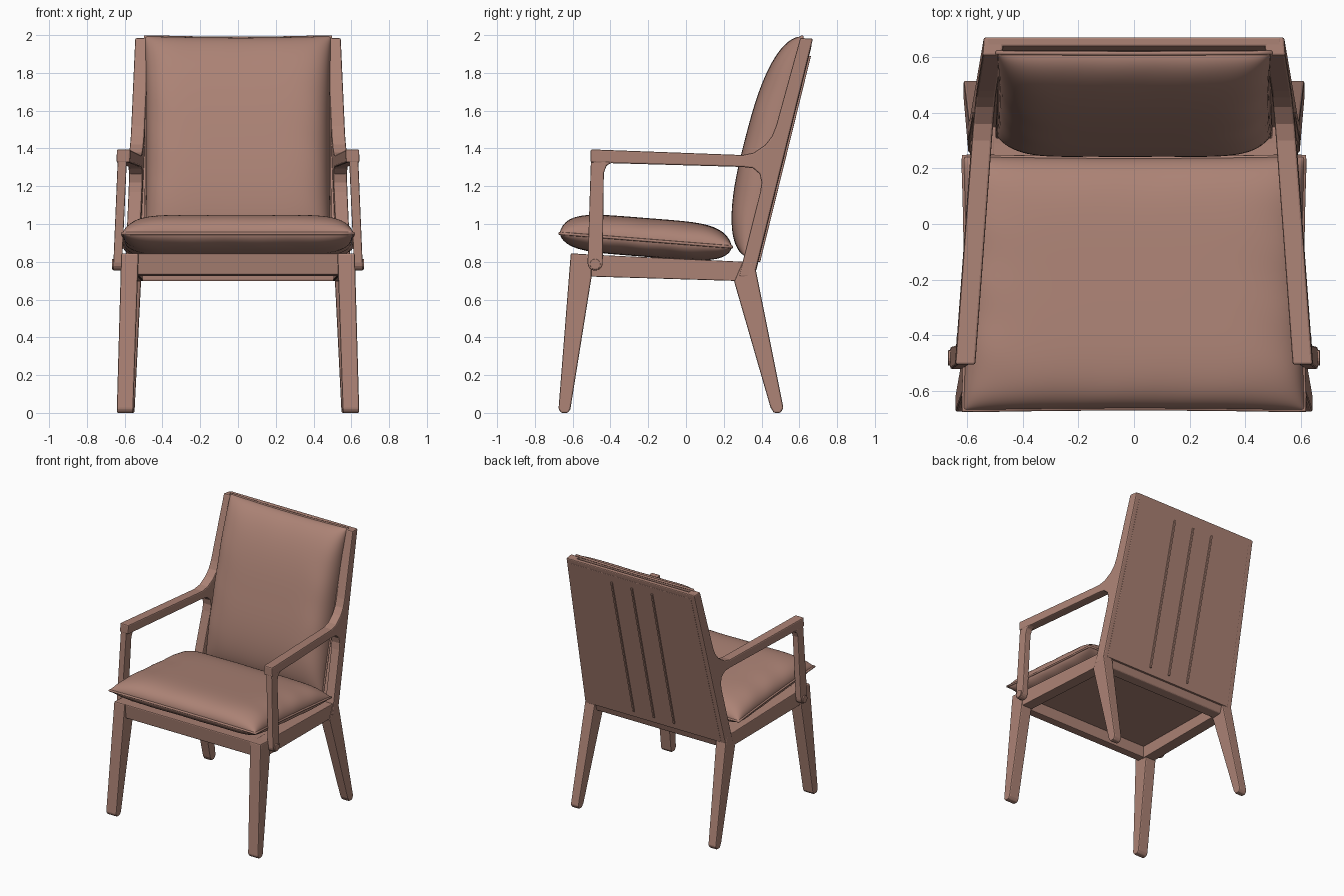
import bpy, bmesh, math
from mathutils import Vector

if "Cube" in bpy.data.objects:
    bpy.data.objects.remove(bpy.data.objects["Cube"])

brown = bpy.data.materials.new("warm_brown")
brown.diffuse_color = (0.41, 0.225, 0.178, 1)
brown.use_nodes = True
brown.node_tree.nodes["Principled BSDF"].inputs["Base Color"].default_value = brown.diffuse_color


def add_object(name, bm, smooth=False):
    bmesh.ops.recalc_face_normals(bm, faces=bm.faces[:])
    me = bpy.data.meshes.new(name)
    bm.to_mesh(me)
    bm.free()
    me.materials.append(brown)
    for p in me.polygons:
        p.use_smooth = smooth
    ob = bpy.data.objects.new(name, me)
    bpy.context.collection.objects.link(ob)
    return ob


def slab(name, profile, outer, inner=None, mirror=False, bevel=0.008):
    """Side profile (y, z) stretched between two x planes."""
    inner = inner or (lambda y, z: -outer(y, z))
    bm = bmesh.new()
    a = [bm.verts.new((outer(y, z), y, z)) for y, z in profile]
    b = [bm.verts.new((inner(y, z), y, z)) for y, z in profile]
    bm.faces.new(a)
    bm.faces.new(b[::-1])
    n = len(a)
    for i in range(n):
        j = (i + 1) % n
        bm.faces.new((a[i], b[i], b[j], a[j]))
    ob = add_object(name, bm)
    if bevel:
        m = ob.modifiers.new("soft_edges", 'BEVEL')
        m.width, m.segments, m.limit_method = bevel, 2, 'ANGLE'
        m.angle_limit = math.radians(40)
    if mirror:
        ob.modifiers.new("mirror", 'MIRROR')
    return ob


def cushion(name, place, front, back, pu, pv, n=56):
    """Pillow pinched to a piped seam; place(u, v, height) gives the point."""
    def spot(u, v, h):
        return place(u * (1 - 0.015 * (1 - v * v)), v * (1 - 0.015 * (1 - u * u)), h)

    bm = bmesh.new()
    t = [math.sin(math.pi / 2 * (2 * i / n - 1)) for i in range(n + 1)]
    for height in (front, -back):
        grid = []
        for u in t:
            row = []
            for v in t:
                f = math.sqrt(max(0, 1 - abs(u) ** pu) * max(0, 1 - abs(v) ** pv))
                fold = 0.004 * math.sin(13 * v + 5 * u) * u ** 6 + 0.003 * math.sin(11 * u - 3 * v) * v ** 6
                row.append(bm.verts.new(spot(u, v, f * (height + fold))))
            grid.append(row)
        for i in range(n):
            for j in range(n):
                bm.faces.new((grid[i][j], grid[i + 1][j], grid[i + 1][j + 1], grid[i][j + 1]))
    bmesh.ops.remove_doubles(bm, verts=bm.verts[:], dist=0.0003)
    add_object(name, bm, True)
    # piping along the seam
    k = 16
    s = [2 * i / k - 1 for i in range(k)]
    ring = [(a, -1) for a in s] + [(1, a) for a in s] + [(-a, 1) for a in s] + [(-1, -a) for a in s]
    cu = bpy.data.curves.new(name + "_piping", 'CURVE')
    cu.dimensions = '3D'
    cu.bevel_depth, cu.bevel_resolution = 0.008, 2
    sp = cu.splines.new('POLY')
    sp.points.add(len(ring) - 1)
    for p, (u, v) in zip(sp.points, ring):
        p.co = (*spot(u, v, 0), 1)
    sp.use_cyclic_u = True
    cu.materials.append(brown)
    bpy.context.collection.objects.link(bpy.data.objects.new(name + "_piping", cu))


# armrest and back post share one leaning plane
def side_plane(y, z):
    return 0.6375 - 0.0749 * y - 0.024 * z


slab("arm_and_back_post",
     [(-.505, 1.325), (-.505, 1.395), (.30, 1.365), (.36, 1.378), (.42, 1.42), (.455, 1.465),
      (.477, 1.52), (.605, 1.985), (.672, 1.98), (.37, .755), (.34, .72), (.28, .72),
      (.30, .80), (.393, 1.17), (.40, 1.22), (.39, 1.265), (.355, 1.295), (.30, 1.302)],
     side_plane, lambda y, z: side_plane(y, z) - 0.072, True)

# legs
slab("rear_leg",
     [(.30, .80), (.355, .80), (.37, .755), (.516, .025), (.50, 0), (.465, 0), (.447, .03), (.255, .695)],
     lambda y, z: .613 - .025 * z, lambda y, z: .548 - .05 * z, True)
slab("front_leg",
     [(-.61, .845), (-.50, .838), (-.50, .72), (-.612, .02), (-.625, 0), (-.66, 0), (-.675, .02)],
     lambda y, z: .642 - .028 * z, lambda y, z: .555 - .034 * z, True)

# upright arm supports with rounded foot and bolt
foot = [(-.481 + .04 * math.cos(a), .793 + .04 * math.sin(a))
        for a in [-math.pi * i / 8 for i in range(9)]]
slab("arm_support", foot + [(-.503, 1.35), (-.39, 1.325), (-.42, 1.31), (-.435, 1.27)],
     lambda y, z: .693 - .042 * z, lambda y, z: .650 - .046 * z, True, 0.006)
slab("arm_support_bolt",
     [(-.481 + .028 * math.cos(i * math.pi / 8), .787 + .028 * math.sin(i * math.pi / 8)) for i in range(16)],
     lambda y, z: .668, lambda y, z: .58, True, 0.003)

# seat frame
slab("side_rail", [(-.55, .840), (.31, .80), (.29, .698), (-.55, .723)],
     lambda y, z: .597 - .03 * y, lambda y, z: .51 - .03 * y, True, 0.005)
slab("front_rail", [(-.605, .843), (-.52, .838), (-.52, .725), (-.59, .73)], lambda y, z: .56)
slab("rear_rail", [(.262, .80), (.35, .80), (.358, .75), (.34, .70), (.262, .697)], lambda y, z: .55)
slab("seat_deck", [(-.54, .835), (.29, .80), (.29, .78), (-.54, .815)], lambda y, z: .53, bevel=0)

# fabric back panel lying flush over the rear of the posts, with raised seams
def rear_strip(z0, z1, near, far):
    y = lambda z: .37 + (z - .755) * .2465
    return [(y(z0) + near, z0), (y(z1) + near, z1), (y(z1) + far, z1), (y(z0) + far, z0)]


slab("top_bar", rear_strip(1.92, 1.982, -.035, 0), lambda y, z: .53)
slab("back_panel", rear_strip(.755, 1.945, -.03, .002),
     lambda y, z: side_plane(y, z) - .035, bevel=0.003)
for i, x in enumerate((-.17, 0, .17)):
    slab("back_seam_%d" % (i + 1), rear_strip(.80, 1.89, -.01, .012),
         lambda y, z, x=x: x + .007, lambda y, z, x=x: x - .007, bevel=0.003)

# cushions: the back one leans along the posts (d up the post, n forward)
origin = Vector((0, .30, .80))
d = Vector((0, .305, 1.185)).normalized()
n = Vector((0, -d.z, d.y))
cushion("seat_cushion",
        lambda u, v, h: Vector((.613 * u, -.213 + .456 * v, .914 - .036 * v + h)),
        .118, .088, 7, 5)
cushion("back_cushion",
        lambda u, v, h: Vector((.492 * u, 0, 0)) + origin + d * (.632 + .602 * v) + n * (h - .008),
        .158, .036, 7, 2.7)
